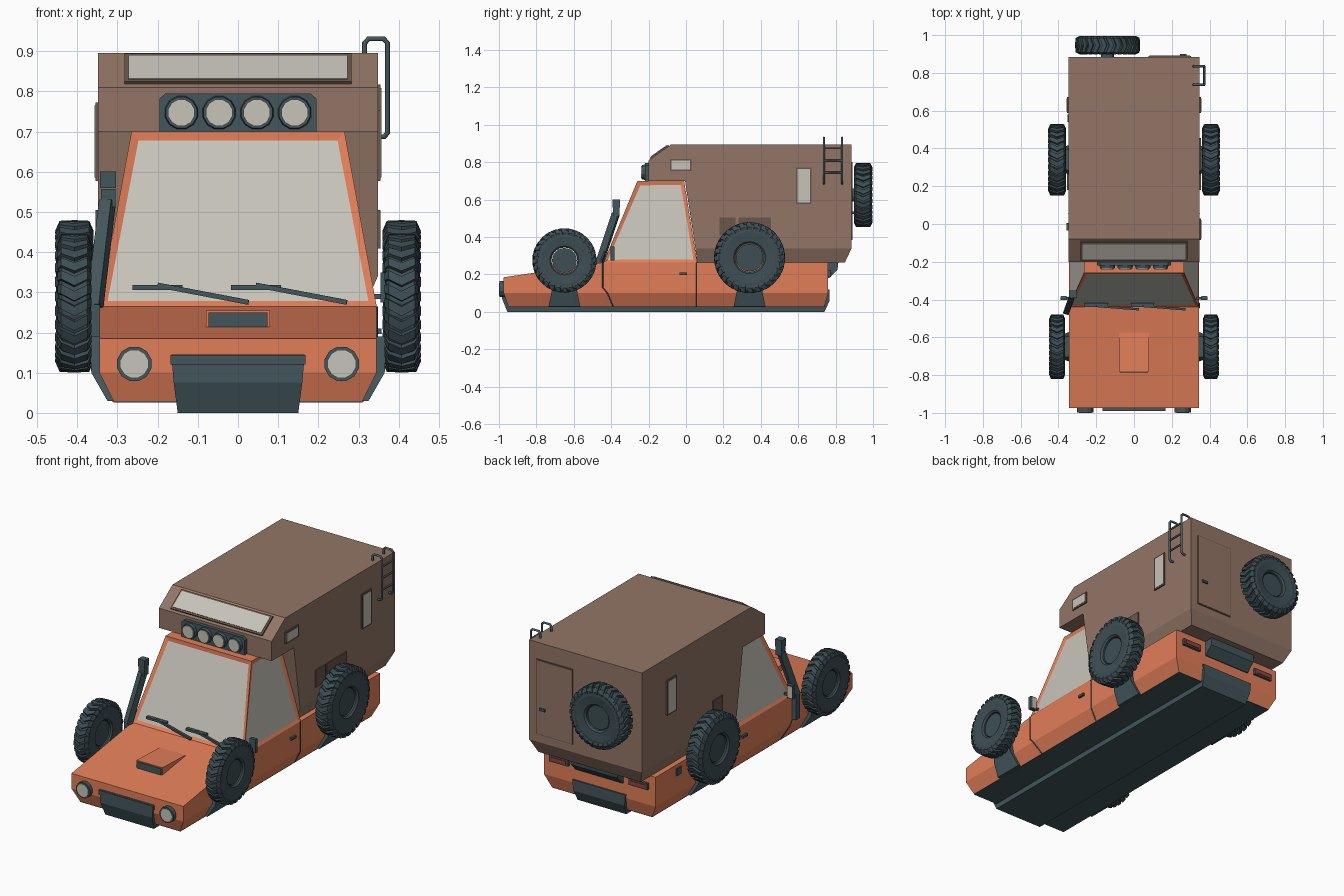
import bpy, bmesh
from math import pi, sin, cos, atan2
from mathutils import Matrix, Vector, Euler

if "Cube" in bpy.data.objects:
    bpy.data.objects.remove(bpy.data.objects["Cube"])


def material(name, srgb):
    m = bpy.data.materials.new(name)
    m.diffuse_color = [c ** 2.2 for c in srgb] + [1]
    m.use_nodes = True
    m.node_tree.nodes["Principled BSDF"].inputs["Base Color"].default_value = m.diffuse_color
    return m


ORANGE = material("orange_paint", (0.88, 0.49, 0.35))
BROWN = material("camper_brown", (0.57, 0.46, 0.40))
TRIM = material("brown_trim", (0.42, 0.34, 0.30))
DARK = material("dark_plastic", (0.27, 0.34, 0.36))
RUBBER = material("rubber", (0.25, 0.31, 0.33))
GLASS = material("glass", (0.77, 0.76, 0.72))
RED = material("tail_red", (0.62, 0.25, 0.20))


def finish(name, bm, *mats):
    bmesh.ops.recalc_face_normals(bm, faces=bm.faces)
    me = bpy.data.meshes.new(name)
    bm.to_mesh(me)
    bm.free()
    for m in mats:
        me.materials.append(m)
    ob = bpy.data.objects.new(name, me)
    bpy.context.collection.objects.link(ob)
    return ob


def box(name, loc, size, mat, rot=(0, 0, 0)):
    bm = bmesh.new()
    bmesh.ops.create_cube(bm, size=1, matrix=Matrix.LocRotScale(Vector(loc), Euler(rot), Vector(size)))
    return finish(name, bm, mat)


def beam(name, p, q, size, mat):
    p, q = Vector(p), Vector(q)
    bm = bmesh.new()
    rot = (q - p).to_track_quat('Z', 'Y')
    bmesh.ops.create_cube(bm, size=1, matrix=Matrix.LocRotScale(
        (p + q) / 2, rot, Vector((size[0], size[1], (q - p).length))))
    return finish(name, bm, mat)


def cyl_y(name, loc, r, depth, mat, n=12, r2=None):
    bm = bmesh.new()
    bmesh.ops.create_cone(bm, cap_ends=True, segments=n, radius1=r, radius2=r2 or r, depth=depth,
                          matrix=Matrix.Translation(loc) @ Matrix.Rotation(pi / 2, 4, 'X') @ Matrix.Rotation(pi / n, 4, 'Z'))
    return finish(name, bm, mat)


def prism_bm(pts, x0=None):
    # side profile of (y, z, half width) points extruded across x
    bm = bmesh.new()
    a = [bm.verts.new((-h if x0 is None else x0, y, z)) for y, z, h in pts]
    b = [bm.verts.new((h, y, z)) for y, z, h in pts]
    bm.faces.new(a)
    bm.faces.new(b[::-1])
    for i in range(len(pts)):
        j = (i + 1) % len(pts)
        bm.faces.new((a[i], b[i], b[j], a[j]))
    bmesh.ops.recalc_face_normals(bm, faces=bm.faces)
    return bm


def prism(name, pts, mat, x0=None):
    return finish(name, prism_bm(pts, x0), mat)


def tube(name, pts, r, mat):
    cu = bpy.data.curves.new(name, 'CURVE')
    cu.dimensions, cu.bevel_depth, cu.bevel_resolution, cu.use_fill_caps = '3D', r, 1, True
    sp = cu.splines.new('POLY')
    sp.points.add(len(pts) - 1)
    for p, c in zip(sp.points, pts):
        p.co = (*c, 1)
    cu.materials.append(mat)
    bpy.context.collection.objects.link(bpy.data.objects.new(name, cu))


def wheel(name, loc, R, w, rot=0):
    bm = bmesh.new()
    # lathed tyre carcass
    prof = [(-.33, .40), (-.43, .45), (-.5, .72), (-.47, .88), (-.38, .94),
            (.38, .94), (.47, .88), (.5, .72), (.43, .45), (.33, .40)]
    n = 32
    rings = [[bm.verts.new((x * w, r * R * cos(2 * pi * k / n), r * R * sin(2 * pi * k / n)))
              for x, r in prof] for k in range(n)]
    for k in range(n):
        A, B = rings[k], rings[(k + 1) % n]
        for i in range(len(prof)):
            j = (i + 1) % len(prof)
            bm.faces.new((A[i], A[j], B[j], B[i]))
    # chevron tread lugs
    lugs = 28
    for k in range(lugs):
        t = 2 * pi * k / lugs
        prev = None
        for x, r, s in [(-.52, .86, 0), (-.4, .99, .03), (0, 1, .13), (.4, .99, .03), (.52, .86, 0)]:
            q = [bm.verts.new((x * w * f, rr * R * cos(t + s + d), rr * R * sin(t + s + d)))
                 for rr, d, f in ((r, -.07, 1), (r, .07, 1), (r - .08, .085, .93), (r - .08, -.085, .93))]
            if prev:
                for i in range(4):
                    bm.faces.new((prev[i], prev[(i + 1) % 4], q[(i + 1) % 4], q[i]))
            else:
                bm.faces.new(q)
            prev = q
        bm.faces.new(prev)
    # recessed hub disc
    bmesh.ops.create_cone(bm, cap_ends=True, segments=24, radius1=.385 * R, radius2=.385 * R,
                          depth=.5 * w, matrix=Matrix.Rotation(pi / 2, 4, 'Y'))
    bmesh.ops.transform(bm, matrix=Matrix.Translation(loc) @ Matrix.Rotation(rot, 4, 'Z'), verts=bm.verts)
    finish(name, bm, RUBBER)


# orange body, underside and skid plate
W = .345
prism("body_lower", [(-.975, .10, W), (-.95, .03, .31), (.74, .03, .31), (.76, .10, W)], ORANGE)
prism("body_upper", [(-.975, .10, W), (-.975, .185, W), (-.44, .265, W), (.76, .265, W), (.76, .10, W)], ORANGE)
box("underside", (0, -.105, .029), (.62, 1.69, .006), DARK)
prism("skid_plate", [(-.985, .145, .166), (-.985, .075, .16), (-.955, 0, .15), (.74, 0, .15),
                     (.768, .06, .158), (.768, .12, .164), (.70, .12, .164), (.70, .04, .155),
                     (-.90, .04, .155), (-.90, .145, .166)], DARK)
box("front_bumper_bar", (0, -.984, .132), (.336, .012, .024), DARK)

# cab with inset windows
bm = prism_bm([(-.44, .265, W), (-.26, .70, .265), (-.01, .70, .265), (.06, .265, W)])
bm.normal_update()
panes = [f for f in bm.faces if abs(f.normal.x) > .5 or f.normal.y < -.5]
bmesh.ops.inset_individual(bm, faces=panes, thickness=.027, depth=-.007)
for f in panes:
    f.material_index = 1
finish("cab", bm, ORANGE, GLASS)

# camper box
C = .348
prism("camper_upper", [(.05, .34, C), (-.005, .70, C), (-.20, .70, C), (-.20, .81, C),
                       (-.08, .895, C), (.885, .895, C), (.885, .34, C)], BROWN)
prism("camper_lower", [(.06, .265, .315), (.05, .34, C), (.885, .34, C), (.85, .265, .315)], BROWN)
tilt = atan2(.085, .12)
box("front_window_frame", (0, -.14, .8525), (.565, .12, .016), TRIM, (tilt, 0, 0))
box("front_window_glass", (0, -.142, .855), (.545, .10, .016), GLASS, (tilt, 0, 0))

# camper side windows and hatches: side, y, z, length, height
for i, (s, y, z, ly, lz) in enumerate([(1, -.028, .785, .115, .064), (1, .63, .675, .084, .195),
                                       (-1, .63, .675, .084, .195)]):
    box(f"side_window_frame_{i}", (s * C, y, z), (.014, ly, lz), TRIM)
    box(f"side_window_glass_{i}", (s * C, y, z), (.017, ly - .016, lz - .016), GLASS)
for i, (s, y, ly) in enumerate([(1, .222, .085), (1, .367, .175), (-1, .222, .085)]):
    box(f"side_hatch_{i}", (s * C, y, .457), (.014, ly, .095), TRIM)

# camper rear door
box("rear_door_seam", (.19, .886, .593), (.224, .006, .419), TRIM)
box("rear_door", (.19, .887, .593), (.214, .008, .409), BROWN)
box("rear_door_handle", (.26, .893, .53), (.035, .012, .014), DARK)

# hood scoop
prism("hood_scoop", [(-.78, .20, .08), (-.78, .255, .08), (-.575, .248, .08), (-.575, .235, .08)], ORANGE)
box("scoop_intake", (0, -.781, .232), (.148, .008, .036), DARK)

# roof light bar
bm = bmesh.new()
outline = [(-.195, .70), (.195, .70), (.195, .782), (.18, .795), (-.18, .795), (-.195, .782)]
f = bm.faces.new([bm.verts.new((x, -.198, z)) for x, z in outline])
ex = bmesh.ops.extrude_face_region(bm, geom=[f])
bmesh.ops.translate(bm, vec=(0, -.022, 0), verts=[v for v in ex["geom"] if isinstance(v, bmesh.types.BMVert)])
finish("light_bar", bm, DARK)
for i, x in enumerate((-.141, -.047, .047, .141)):
    cyl_y(f"roof_lamp_ring_{i}", (x, -.22, .747), .045, .03, DARK, 12, .04)
    cyl_y(f"roof_lamp_glass_{i}", (x, -.225, .747), .034, .03, GLASS)

# paired parts
for s, side in ((-1, "left"), (1, "right")):
    cyl_y(f"headlight_ring_{side}", (s * .258, -.983, .122), .044, .03, DARK)
    cyl_y(f"headlight_glass_{side}", (s * .258, -.986, .122), .035, .029, GLASS)
    box(f"taillight_frame_{side}", (s * .245, .762, .205), (.115, .024, .036), DARK)
    box(f"taillight_{side}", (s * .245, .765, .205), (.09, .024, .018), RED)
    box(f"door_handle_{side}", (s * .349, -.015, .203), (.016, .04, .014), DARK)
    box(f"mirror_{side}", (s * .372, -.393, .312), (.036, .02, .075), DARK)
    box(f"mirror_glass_{side}", (s * .372, -.383, .312), (.028, .004, .063), GLASS)
    box(f"mirror_arm_{side}", (s * .348, -.393, .29), (.04, .012, .012), DARK)
    # door seams
    seams = [[(W, -.445, .265), (W, -.445, .13), (W, -.42, .10), (.31, -.39, .03)],
             [(W, .057, .265), (W, .057, .10), (.31, .057, .03)]]
    for k, path in enumerate(seams):
        tube(f"door_seam_{side}_{k}", [(s * x, y, z) for x, y, z in path], .0035, DARK)
    # wheels on floor brackets
    for end, y, z, R, w in (("front", -.65, .275, .172, .082), ("rear", .34, .29, .19, .092)):
        wheel(f"{end}_wheel_{side}", (s * .407, y, z), R, w)
        prism(f"{end}_wheel_bracket_{side}",
              [(y - .085, .03, s * .325), (y + .085, .03, s * .325), (y + .07, .10, s * .365),
               (y + .055, .19, s * .37), (y - .055, .19, s * .37), (y - .07, .10, s * .365)],
              DARK, s * .30)

# spare wheel
wheel("spare_wheel", (-.14, .947, .625), .172, .095, pi / 2)
cyl_y("spare_mount", (-.14, .91, .625), .035, .06, DARK)

# rear step block and fuel flap
prism("rear_step", [(.75, .27, .145), (.815, .27, .145), (.81, .225, .145), (.765, .18, .145), (.75, .18, .145)], DARK)
box("fuel_flap", (-W, .56, .225), (.012, .04, .04), DARK)

# wipers lying on the windshield
wy = lambda z: -.44 + .18 * (z - .265) / .435 - .008
for i, x in enumerate((-.20, .045)):
    beam(f"wiper_base_{i}", (x - .062, wy(.312), .312), (x + .062, wy(.312), .312), (.02, .012), DARK)
    beam(f"wiper_arm_{i}", (x, wy(.318) - .008, .318), (x + .226, wy(.275) - .008, .275), (.012, .012), DARK)

# snorkel on the left
beam("snorkel_base", (-.356, -.46, .13), (-.356, -.46, .275), (.026, .035), DARK)
beam("snorkel_pipe", (-.356, -.462, .265), (-.325, -.375, .525), (.032, .036), DARK)
box("snorkel_neck", (-.323, -.372, .535), (.036, .034, .045), DARK)
box("snorkel_cap", (-.323, -.372, .58), (.04, .04, .042), DARK)

# roof ladder
for i, y in enumerate((.737, .835)):
    tube(f"ladder_rail_{i}", [(.315, y, .885), (.315, y, .92), (.325, y, .931), (.362, y, .931),
                              (.372, y, .92), (.372, y, .697), (.364, y, .687), (.34, y, .687)], .0065, DARK)
for i, z in enumerate((.745, .81, .875)):
    tube(f"ladder_rung_{i}", [(.372, .737, z), (.372, .835, z)], .0055, DARK)
